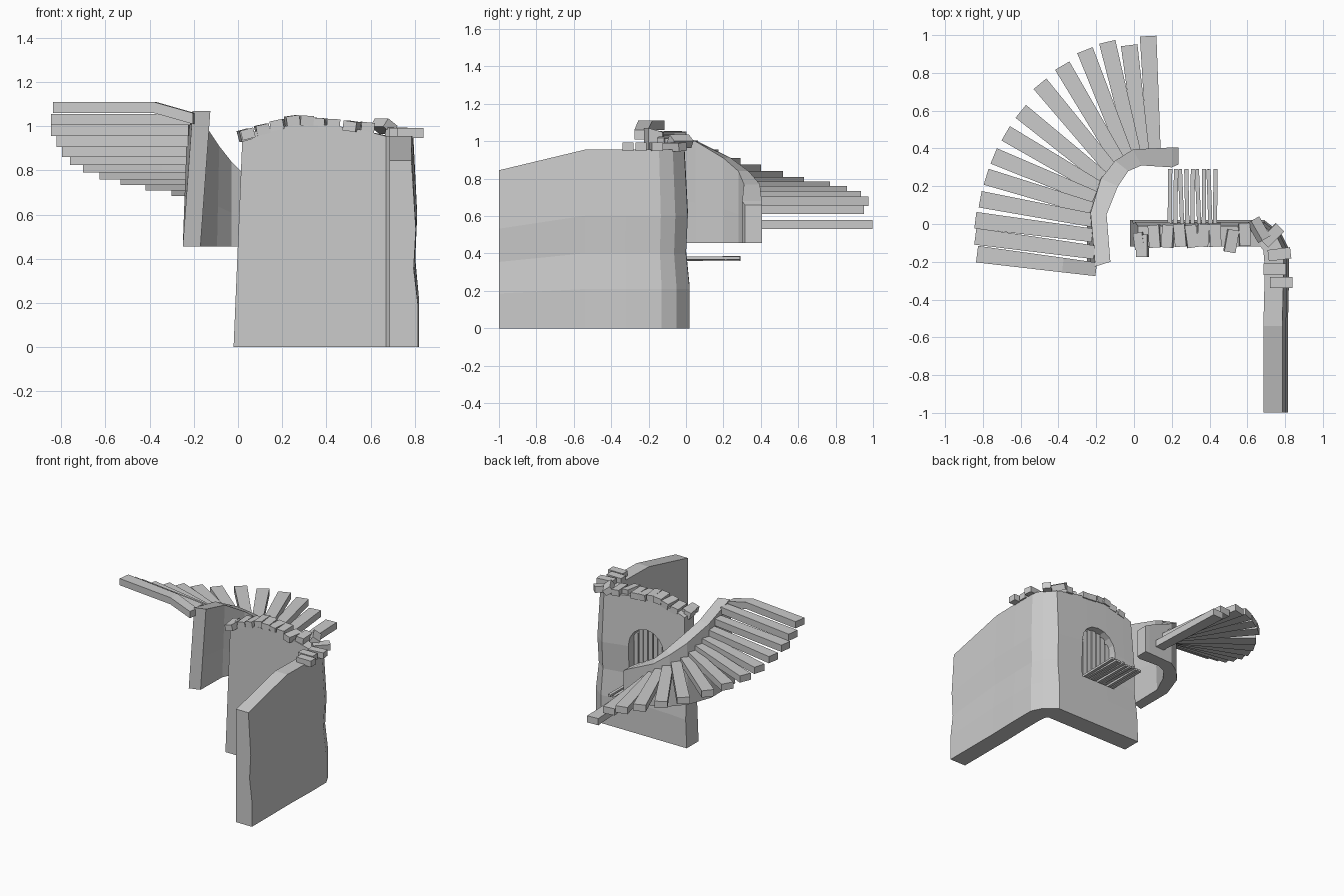
import bpy
import bmesh
import math
import random
from mathutils import Vector, Matrix

random.seed(4)
if "Cube" in bpy.data.objects:
    bpy.data.objects.remove(bpy.data.objects["Cube"])

stone = bpy.data.materials.new("plain grey")
stone.use_nodes = True
GREY = (0.6, 0.6, 0.6, 1)
stone.diffuse_color = GREY
stone.node_tree.nodes["Principled BSDF"].inputs["Base Color"].default_value = GREY


def finish(name, bm):
    """Turn a bmesh into a flat shaded object."""
    bmesh.ops.recalc_face_normals(bm, faces=bm.faces)
    mesh = bpy.data.meshes.new(name)
    bm.to_mesh(mesh)
    bm.free()
    mesh.materials.append(stone)
    obj = bpy.data.objects.new(name, mesh)
    bpy.context.collection.objects.link(obj)
    return obj


def ribbon(name, stations, base, levels, bulge):
    """Thick wall through plan stations: inner xy, outer xy, top height, x lean."""
    bm = bmesh.new()
    rings = []
    for ix, iy, ox, oy, top, lean in stations:
        inner, outer = Vector((ix, iy, 0)), Vector((ox, oy, 0))
        out = (outer - inner).normalized()

        def at(point, t):
            return bm.verts.new(point + Vector((lean * t, 0, base + (top - base) * t)))

        ring = [at(inner, t) for t in levels]
        ring += [at(outer + out * b, t) for t, b in reversed(list(zip(levels, bulge)))]
        rings.append(ring)
    for a, b in zip(rings, rings[1:]):
        for i in range(len(a)):
            j = (i + 1) % len(a)
            bm.faces.new((a[i], a[j], b[j], b[i]))
    bm.faces.new(rings[0])
    bm.faces.new(rings[-1])
    return finish(name, bm)


def beam(name, path, widths, height):
    """Rectangular beam along a path with changing width."""
    bm = bmesh.new()
    along = (path[-1] - path[0]).normalized()
    side = along.cross(Vector((0, 0, 1))).normalized()
    up = Vector((0, 0, height / 2))
    rings = []
    for p, w in zip(path, widths):
        s = side * w / 2
        rings.append([bm.verts.new(q) for q in (p - s - up, p + s - up, p + s + up, p - s + up)])
    for a, b in zip(rings, rings[1:]):
        for i in range(4):
            j = (i + 1) % 4
            bm.faces.new((a[i], a[j], b[j], b[i]))
    bm.faces.new(rings[0])
    bm.faces.new(rings[-1])
    return finish(name, bm)


def block(name, centre, size, turn=0, tilt=0, roll=0):
    """Box turned about z, tilted about y and rolled about x, in degrees."""
    bm = bmesh.new()
    rot = Matrix.Identity(4)
    for angle, axis in ((turn, "Z"), (tilt, "Y"), (roll, "X")):
        rot = rot @ Matrix.Rotation(math.radians(angle), 4, axis)
    bmesh.ops.create_cube(bm, size=1, matrix=Matrix.Translation(centre) @ rot
                          @ Matrix.Diagonal((*size, 1)))
    return finish(name, bm)


# Corner wall: long back run, chamfered corner, side run that slopes down
wall = ribbon("corner_wall", [
    (-.02, -.12, -.02, .02, .955, .04),
    (.1, -.12, .1, .02, .985, 0),
    (.25, -.12, .25, .02, 1.005, 0),
    (.42, -.12, .42, .02, 1.005, 0),
    (.55, -.12, .55, .02, .985, 0),
    (.67, -.12, .69, .02, .955, 0),
    (.685, -.14, .78, -.05, .955, 0),
    (.69, -.2, .82, -.13, .955, 0),
    (.69, -.34, .82, -.32, .955, 0),
    (.685, -.54, .815, -.54, .955, 0),
    (.685, -.999, .815, -.999, .845, 0),
], 0, (0, .22, .42, .63, 1), (0, 0, -.02, -.01, -.03))

# Arched niche in the back face
NICHE_X, NICHE_R, SILL, SPRING = .325, .145, .35, .64
bm = bmesh.new()
outline = [(NICHE_X + NICHE_R, SILL), (NICHE_X - NICHE_R, SILL)]
for i in range(9):
    a = math.pi * (1 - i / 8)
    outline.append((NICHE_X + NICHE_R * math.cos(a), SPRING + NICHE_R * math.sin(a)))
face = bm.faces.new([bm.verts.new((x, -.07, z)) for x, z in outline])
new = bmesh.ops.extrude_face_region(bm, geom=[face])["geom"]
bmesh.ops.translate(bm, vec=(0, .2, 0), verts=[v for v in new if isinstance(v, bmesh.types.BMVert)])
cutter = finish("niche_cutter", bm)
cutter.hide_render = True
cut = wall.modifiers.new("niche", "BOOLEAN")
cut.operation, cut.solver, cut.object = "DIFFERENCE", "EXACT", cutter
graph = bpy.context.evaluated_depsgraph_get()
carved = bpy.data.meshes.new_from_object(wall.evaluated_get(graph))
wall.modifiers.clear()
wall.data = carved
bpy.data.objects.remove(cutter)

# Door boards standing in the niche and bridge slats reaching out of it
for i in range(7):
    x = NICHE_X + (i - 3) * .04
    h = SPRING + math.sqrt(NICHE_R ** 2 - (x - NICHE_X) ** 2) - SILL - .005
    block(f"door_board_{i + 1}", (x, -.06, SILL + h / 2), (.034, .03, h))
for i in range(9):
    x = .19 + i * .03
    block(f"bridge_slat_{i + 1}", (x, .12, .372 + random.uniform(-.005, .005)),
          (.022, .34, .016), random.uniform(-1, 3), 0, random.uniform(-1, 1))

# Loose coping stones: x, y, z, turn, tilt
coping = [
    (.045, -.115, .965, 0, -15), (.11, -.065, .985, 4, -12), (.18, -.065, 1.005, -4, -12),
    (.245, -.06, 1.025, 5, -8), (.305, -.065, 1.025, 8, 4), (.365, -.06, 1.015, -4, 4),
    (.43, -.06, 1.01, 2, 3), (.515, -.09, 1, -10, 8), (.585, -.055, .995, 3, 6),
    (.66, -.03, 1, 30, 35), (.73, -.06, .97, -45, 4), (.77, -.16, .97, -83, 0),
    (.745, -.24, .97, -90, 0), (.78, -.31, .97, -90, 0),
]
for i, (x, y, z, turn, tilt) in enumerate(coping):
    block(f"coping_stone_{i + 1}", (x, y, z), (.06, .12, .045), turn, tilt)
block("coping_end_stone", (0.03, -.09, .96), (.05, .09, .05), 8, -15)

# Curved support carrying the stair
ribbon("stair_support", [
    (-.17, -.2, -.25, -.225, 1.07, .045),
    (-.165, .05, -.25, .06, 1, .02),
    (-.095, .2, -.185, .24, .91, .01),
    (-.03, .28, -.1, .335, .84, 0),
    (.04, .31, -.005, .395, .77, 0),
    (.2, .3, .2, .405, .68, 0),
    (.235, .315, .235, .405, .66, 0),
], .455, (0, .4, 1), (0, 0, 0))

# Fanned steps: angle and radius of the outer end, inner x and y, height
steps = [
    (191.5, .95, -.2, -.24, 1.085), (185.8, .945, -.21, -.15, 1.03),
    (180.6, .94, -.22, -.06, .98), (173.7, .92, -.22, .02, .93),
    (166, .91, -.22, .08, .885), (158.6, .905, -.21, .14, .85),
    (150, .9, -.185, .19, .815), (141, .9, -.16, .24, .785),
    (130, .93, -.12, .29, .76), (120.7, .94, -.08, .33, .735),
    (112, .96, -.04, .36, .71), (104.5, .965, 0, .38, .68),
    (97.8, .925, .045, .38, .635), (91.5, .965, .105, .39, .555),
]
for i, (angle, radius, x, y, z) in enumerate(steps):
    a = math.radians(angle)
    tip = Vector((.1 + radius * math.cos(a), .03 + radius * math.sin(a), z))
    root = Vector((x, y, z - (.05 if i == 0 else 0)))
    bend = root.lerp(tip, .28)
    bend.z = z
    beam(f"stair_step_{i + 1}", [root, bend, tip], (.072, .077, .088), .05)
